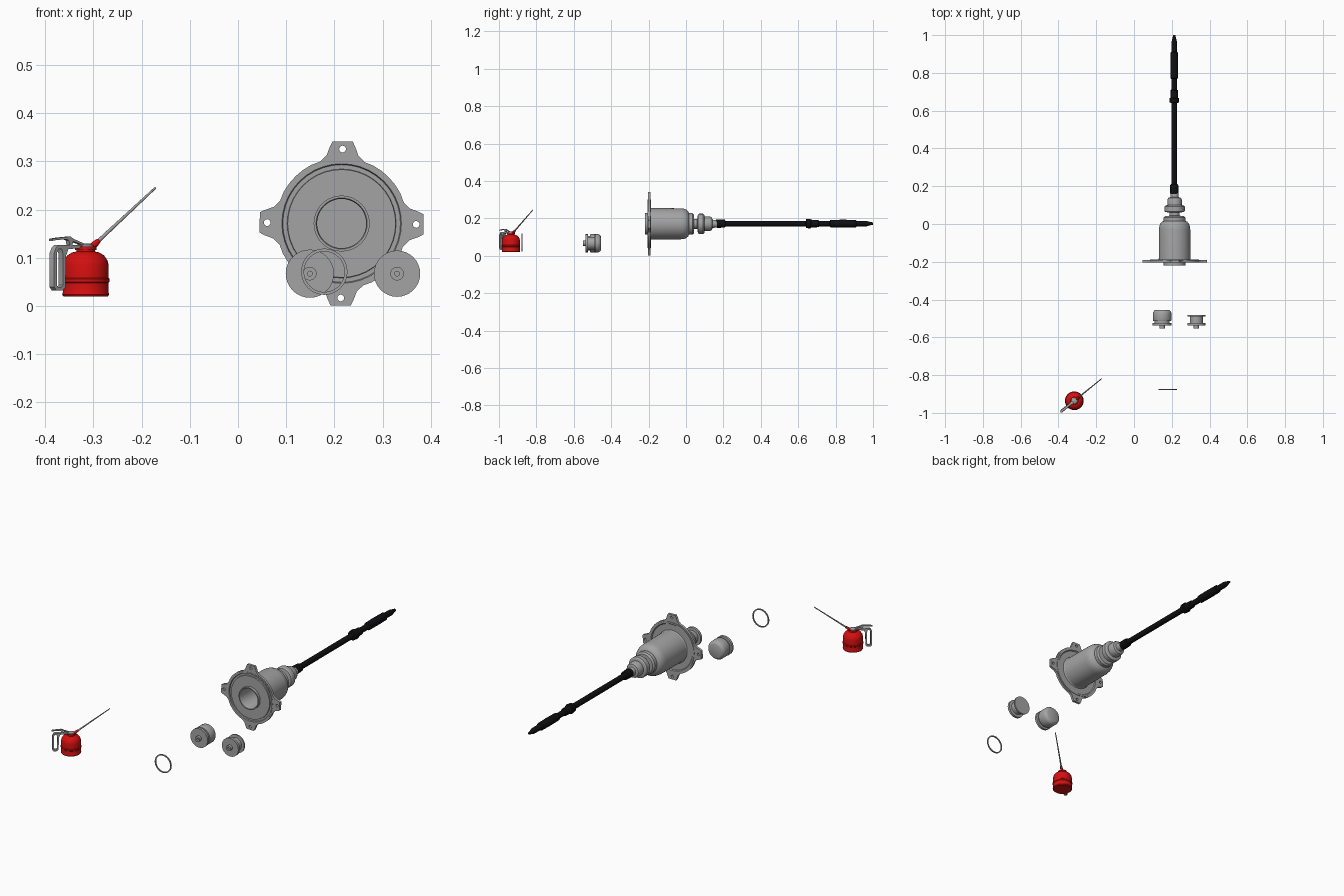
import bpy, bmesh, math
from mathutils import Matrix, Vector

if "Cube" in bpy.data.objects:
    bpy.data.objects.remove(bpy.data.objects["Cube"])


def material(name, rgb):
    m = bpy.data.materials.new(name)
    m.diffuse_color = (*rgb, 1)
    m.use_nodes = True
    m.node_tree.nodes["Principled BSDF"].inputs["Base Color"].default_value = m.diffuse_color
    return m


GREY = material("metal grey", (0.37, 0.37, 0.37))
BLACK = material("shaft black", (0.005, 0.005, 0.006))
RED = material("paint red", (0.66, 0.005, 0.005))


def finish(ob, mat, angle=30):
    ob.data.materials.clear()
    ob.data.materials.append(mat)
    bpy.ops.object.select_all(action='DESELECT')
    ob.select_set(True)
    bpy.context.view_layer.objects.active = ob
    bpy.ops.object.shade_smooth_by_angle(angle=math.radians(angle))
    return ob


def lathe(name, profile, matrix, mat, sides=32, closed=False):
    """Turn (radius, height) points round local z; zero radius becomes a pole."""
    bm = bmesh.new()
    rings = []
    for r, h in profile:
        if r == 0:
            rings.append([bm.verts.new((0, 0, h))] * sides)
        else:
            rings.append([bm.verts.new((r * math.cos(2 * math.pi * i / sides),
                                        r * math.sin(2 * math.pi * i / sides), h))
                          for i in range(sides)])
    pairs = list(zip(rings, rings[1:]))
    if closed:
        pairs.append((rings[-1], rings[0]))
    for a, b in pairs:
        for i in range(sides):
            j = (i + 1) % sides
            bm.faces.new(list(dict.fromkeys((a[i], a[j], b[j], b[i]))))
    bmesh.ops.recalc_face_normals(bm, faces=bm.faces)
    me = bpy.data.meshes.new(name)
    bm.to_mesh(me)
    bm.free()
    ob = bpy.data.objects.new(name, me)
    bpy.context.collection.objects.link(ob)
    ob.matrix_world = matrix
    return finish(ob, mat)


def plate(name, outlines, thickness, matrix, mat):
    """Flat plate from closed 2D outlines; inner outlines become holes."""
    cu = bpy.data.curves.new(name, 'CURVE')
    cu.dimensions = '2D'
    cu.fill_mode = 'BOTH'
    cu.extrude = thickness / 2
    for pts in outlines:
        sp = cu.splines.new('POLY')
        sp.points.add(len(pts) - 1)
        for p, (x, y) in zip(sp.points, pts):
            p.co = (x, y, 0, 1)
        sp.use_cyclic_u = True
    ob = bpy.data.objects.new(name, cu)
    bpy.context.collection.objects.link(ob)
    ob.matrix_world = matrix
    bpy.ops.object.select_all(action='DESELECT')
    ob.select_set(True)
    bpy.context.view_layer.objects.active = ob
    bpy.ops.object.convert(target='MESH')
    return finish(bpy.context.view_layer.objects.active, mat)


def circle(r, n, cx=0, cy=0):
    return [(cx + r * math.cos(2 * math.pi * i / n),
             cy + r * math.sin(2 * math.pi * i / n)) for i in range(n)]


def along_y(x, y, z):
    return Matrix.Translation((x, y, z)) @ Matrix.Rotation(-math.pi / 2, 4, 'X')


UPRIGHT = Matrix.Rotation(math.pi / 2, 4, 'X')
CX, CZ = 0.215, 0.171

# Housing: hollow bore, front disc with groove, body, shoulder and neck collars
lathe("housing", [
    (0, -.06), (.051, -.06), (.051, -.214), (.053, -.219), (.058, -.219),
    (.058, -.205), (.112, -.205), (.113, -.199), (.122, -.199), (.124, -.205),
    (.13, -.205), (.13, -.188), (.122, -.188), (.118, -.193), (.087, -.193),
    (.084, -.188), (.083, -.03), (.081, -.012), (.076, .002), (.067, .012),
    (.058, .016), (.058, .034), (.05, .042), (.027, .044), (.027, .06),
    (.05, .064), (.054, .07), (.054, .092), (.048, .098), (.038, .1),
    (.038, .13), (.034, .138), (.022, .142), (.02, .165), (0, .165)],
    along_y(CX, 0, CZ), GREY, 40)

# Mounting flange with four bolt ears
outline, holes = [], []
for k in range(4):
    a = k * math.pi / 2
    c, s = math.cos(a), math.sin(a)
    ear = [(.128, -.046), (.141, -.033), (.160, -.026), (.170, -.021),
           (.170, .021), (.160, .026), (.141, .033), (.128, .046)]
    outline += [(x * c - y * s, x * s + y * c) for x, y in ear]
    for d in (28, 36.5, 45, 53.5, 62):
        t = a + math.radians(d)
        outline.append((.137 * math.cos(t), .137 * math.sin(t)))
    holes.append(circle(.007, 16, .1545 * c, .1545 * s))
plate("mounting_flange", [outline, circle(.1295, 40)] + holes, .013,
      Matrix.Translation((CX, -.197, CZ)) @ UPRIGHT
      @ Matrix.Rotation(math.radians(-0.7), 4, 'Z'), GREY)

# Shaft with sleeve, collar, grip and tapered tip
lathe("shaft", [
    (0, .16), (.021, .16), (.023, .17), (.021, .208), (.0145, .212),
    (.0145, .64), (.024, .643), (.026, .665), (.021, .668), (.019, .708),
    (.0145, .712), (.0145, .768), (.02, .772), (.021, .84), (.02, .908),
    (.0145, .912), (.0145, .965), (.009, .985), (.006, 1.0), (0, 1.0)],
    along_y(CX - .002, 0, CZ + .001), BLACK, 16)

# Two loose pistons with hubs
lathe("large_piston", [
    (0, -.54), (.005, -.54), (.005, -.552), (.014, -.552), (.014, -.537),
    (.05, -.537), (.05, -.524), (.04, -.523), (.04, -.514), (.047, -.513),
    (.049, -.508), (.049, -.47), (.047, -.465), (.04, -.457), (.036, -.455),
    (0, -.455)], along_y(.149, 0, .067), GREY)
lathe("small_piston", [
    (0, -.54), (.005, -.54), (.005, -.552), (.014, -.552), (.014, -.537),
    (.048, -.537), (.048, -.524), (.034, -.523), (.034, -.49), (.048, -.489),
    (.048, -.481), (0, -.481)], along_y(.33, 0, .067), GREY)

# Thin sealing ring
lathe("seal_ring", [(.042, -.0025), (.048, -.0025), (.048, .0025), (.042, .0025)],
      along_y(.179, -.877, .071), GREY, 40, closed=True)

# Oil can body with seam beads, dome and cap
can = Matrix.Translation((-.316, -.936, 0))
lathe("can_body", [
    (0, .02), (.046, .02), (.049, .024), (.0475, .028), (.0475, .048),
    (.0495, .05), (.0495, .056), (.0475, .058), (.0475, .085), (.045, .095),
    (.038, .105), (.028, .111), (.019, .113), (.019, .116), (.022, .116),
    (.022, .123), (0, .123)], can, RED)
lathe("can_cap", [(0, .12), (.018, .12), (.016, .126), (.008, .130), (0, .130)],
      can, GREY, 20)

# Local frame: +x points towards the spout, y is up
swing = can @ Matrix.Rotation(math.radians(39), 4, 'Z')
side = swing @ UPRIGHT
plate("can_handle", [
    [(-.014, .120), (-.014, .127), (-.045, .126), (-.078, .126), (-.085, .121),
     (-.09, .110), (-.09, .039), (-.084, .032), (-.067, .032), (-.060, .039),
     (-.058, .105), (-.052, .118)],
    [(-.083, .110), (-.083, .043), (-.080, .039), (-.070, .039), (-.067, .043),
     (-.066, .106), (-.070, .118), (-.078, .118)]], .015, side, GREY)
plate("pump_lever", [
    [(-.094, .135), (-.080, .137), (-.055, .138), (-.049, .136), (-.046, .124),
     (-.040, .124), (-.038, .134), (-.010, .126), (-.010, .130), (-.036, .139),
     (-.045, .144), (-.060, .143), (-.082, .141), (-.094, .139)]],
    .011, side, GREY)

# Spout and its red socket
base, tip = Vector((.012, 0, .119)), Vector((.186, 0, .245))
axis = tip - base
tilt = swing @ Matrix.Translation(base) @ axis.to_track_quat('Z', 'Y').to_matrix().to_4x4()
lathe("spout_socket", [(0, 0), (.007, 0), (.007, .016), (.005, .028), (0, .028)],
      tilt, RED, 12)
lathe("spout", [(0, .02), (.004, .02), (.0022, axis.length), (0, axis.length)],
      tilt, GREY, 12)
